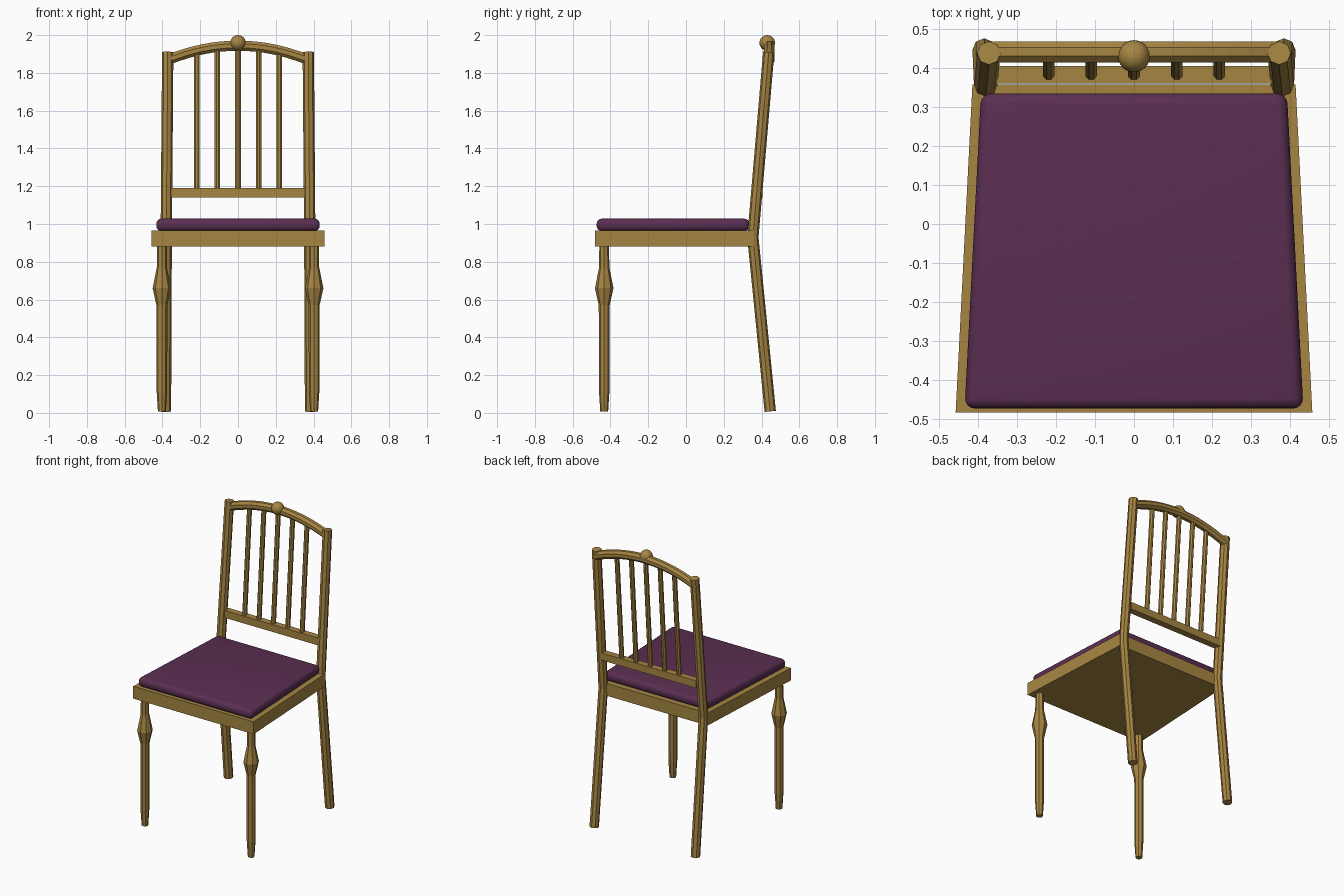
import bpy, bmesh, math
from mathutils import Vector

if "Cube" in bpy.data.objects:
    bpy.data.objects.remove(bpy.data.objects["Cube"])


def material(name, rgb):
    m = bpy.data.materials.new(name)
    m.diffuse_color = (*rgb, 1)
    m.use_nodes = True
    m.node_tree.nodes["Principled BSDF"].inputs["Base Color"].default_value = m.diffuse_color
    return m


WOOD = material("golden_wood", (0.38, 0.235, 0.055))
FABRIC = material("plum_fabric", (0.104, 0.028, 0.084))


def finish(name, bm, mat):
    bmesh.ops.recalc_face_normals(bm, faces=bm.faces)
    mesh = bpy.data.meshes.new(name)
    bm.to_mesh(mesh)
    bm.free()
    mesh.materials.append(mat)
    obj = bpy.data.objects.new(name, mesh)
    bpy.context.collection.objects.link(obj)
    return obj


def rod(name, path, radii, side, sides=8, turn=0.0):
    """Faceted rod along a path; side is a direction lying across the rod."""
    pts = [Vector(p) for p in path]
    bm = bmesh.new()
    rings = []
    for i, (p, r) in enumerate(zip(pts, radii)):
        before = (p - pts[i - 1]).normalized() if i else Vector()
        after = (pts[i + 1] - p).normalized() if i + 1 < len(pts) else Vector()
        t = (before + after).normalized()
        u = Vector(side)
        u = (u - t * u.dot(t)).normalized()
        v = t.cross(u)
        angles = [turn + math.tau * k / sides for k in range(sides)]
        rings.append([bm.verts.new(p + (u * math.cos(a) + v * math.sin(a)) * r)
                      for a in angles])
    for a, b in zip(rings, rings[1:]):
        for k in range(sides):
            n = (k + 1) % sides
            bm.faces.new((a[k], a[n], b[n], b[k]))
    bm.faces.new(rings[0])
    bm.faces.new(rings[-1])
    return finish(name, bm, WOOD)


def slab(name, y0, y1, z0, z1, front_half, back_half, mat):
    """Block with different widths at the front and the back."""
    bm = bmesh.new()
    outline = [(-front_half, y0), (front_half, y0), (back_half, y1), (-back_half, y1)]
    low = [bm.verts.new((x, y, z0)) for x, y in outline]
    face = bm.faces.new(low)
    new = bmesh.ops.extrude_face_region(bm, geom=[face])["geom"]
    verts = [g for g in new if isinstance(g, bmesh.types.BMVert)]
    bmesh.ops.translate(bm, verts=verts, vec=(0, 0, z1 - z0))
    # the extrusion keeps or drops the base depending on context: ensure it is closed
    bmesh.ops.holes_fill(bm, edges=[e for e in bm.edges if e.is_boundary])
    return finish(name, bm, mat)


# Seat frame and cushion
slab("seat_frame", -0.483, 0.358, 0.88, 0.965, 0.457, 0.414, WOOD)
cushion = slab("seat_cushion", -0.473, 0.335, 0.963, 1.028, 0.434, 0.392, FABRIC)
bevel = cushion.modifiers.new("rounded_edges", 'BEVEL')
bevel.width = 0.027
bevel.segments = 4
for poly in cushion.data.polygons:
    poly.use_smooth = True

# Turned front legs and bent rear legs that continue into the back posts
leg_profile = [(0.008, 0.021), (0.12, 0.028), (0.57, 0.029), (0.66, 0.049),
               (0.77, 0.027), (0.89, 0.026)]
for s, label in ((-1, "left"), (1, "right")):
    rod("front_leg_" + label, [(s * 0.403, -0.433, z) for z, r in leg_profile],
        [r for z, r in leg_profile], (0, 1, 0))
    rod("rear_leg_and_post_" + label,
        [(s * 0.384, 0.446, 0.008), (s * 0.38, 0.354, 0.93), (s * 0.372, 0.438, 1.91)],
        [0.03] * 3, (0, 1, 0))

# Lower back rail
slab("lower_back_rail", 0.36, 0.405, 1.14, 1.19, 0.36, 0.36, WOOD)


# Arched top rail
def arch_height(x):
    return 1.944 - 0.075 * (x / 0.37) ** 2


xs = [-0.37 + 0.74 * i / 16 for i in range(17)]
rod("arched_top_rail", [(x, 0.441, arch_height(x)) for x in xs], [0.029] * 17,
    (0, 1, 0), turn=math.pi / 8)

# Back spindles
for i in range(-2, 3):
    x = i * 0.109
    rod(f"back_spindle_{i + 3}", [(x, 0.384, 1.18), (x, 0.438, arch_height(x))],
        [0.016] * 2, (0, 1, 0), turn=math.pi / 8)

# Ball finial
bm = bmesh.new()
bmesh.ops.create_uvsphere(bm, u_segments=24, v_segments=14, radius=0.041)
bmesh.ops.translate(bm, verts=bm.verts, vec=(0, 0.43, 1.959))
for f in bm.faces:
    f.smooth = True
finish("ball_finial", bm, WOOD)
